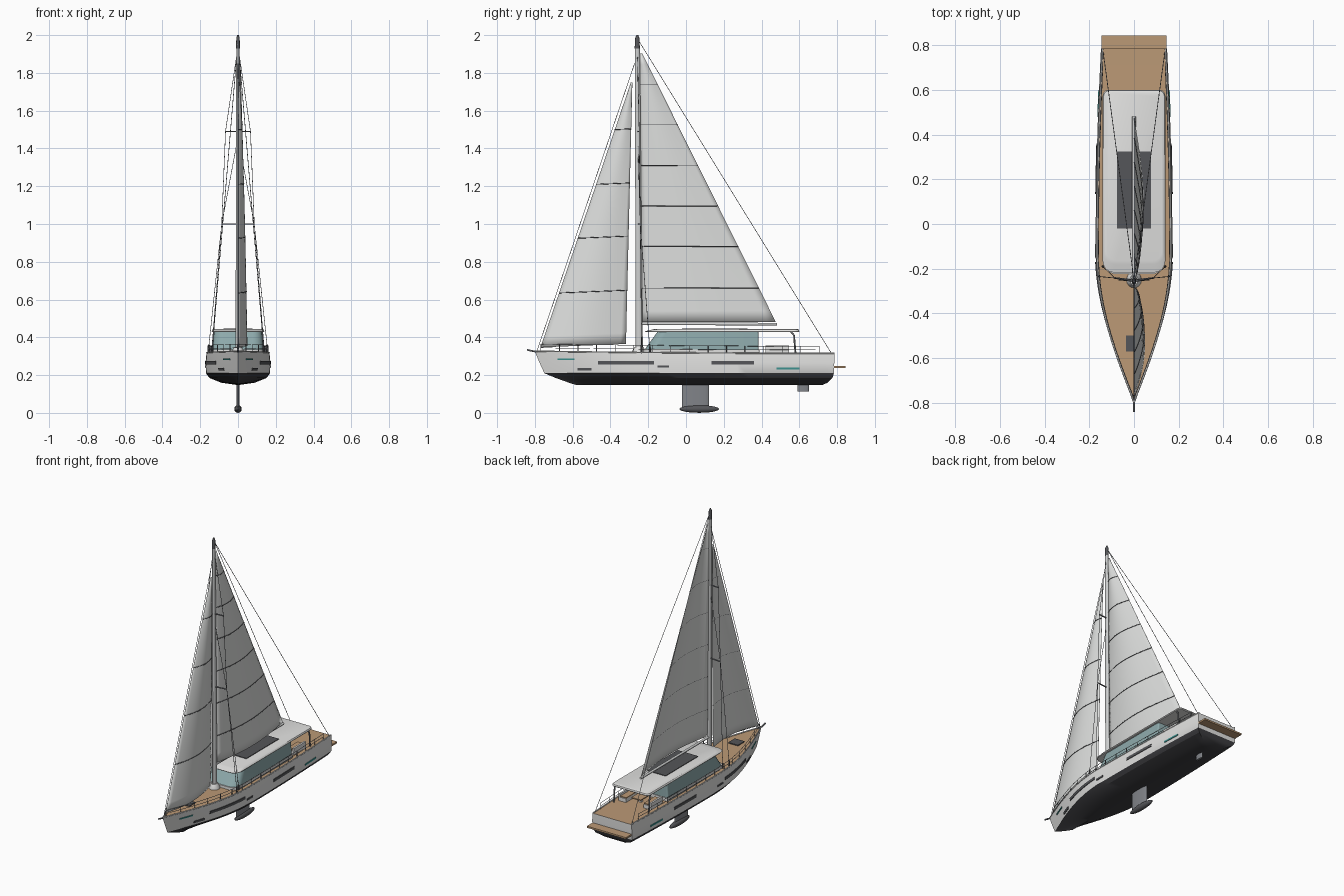
import bpy, bmesh, math
from mathutils import Vector

cube = bpy.data.objects.get("Cube")
if cube:
    bpy.data.objects.remove(cube, do_unlink=True)


def material(name, *rgb):
    m = bpy.data.materials.new(name)
    m.use_nodes = True
    m.diffuse_color = (*rgb, 1)
    m.node_tree.nodes["Principled BSDF"].inputs["Base Color"].default_value = (*rgb, 1)
    return m


WHITE = material("white_paint", .76, .76, .75)
BLACK = material("dark_bottom_paint", .045, .045, .05)
TEAK = material("teak", .5, .32, .18)
GLASS = material("tinted_glass", .27, .4, .41)
DARK = material("dark_panel", .09, .092, .1)
SAIL = material("sailcloth", .72, .73, .72)
STEEL = material("steel", .22, .23, .25)
TEAL = material("teal_trim", .05, .3, .29)
SILVER = material("spar_silver", .62, .63, .63)


def finish(name, bm, *mats, smooth=True):
    bmesh.ops.recalc_face_normals(bm, faces=bm.faces)
    me = bpy.data.meshes.new(name)
    bm.to_mesh(me)
    bm.free()
    ob = bpy.data.objects.new(name, me)
    bpy.context.collection.objects.link(ob)
    for m in mats:
        me.materials.append(m)
    if smooth:
        bpy.ops.object.select_all(action='DESELECT')
        bpy.context.view_layer.objects.active = ob
        ob.select_set(True)
        bpy.ops.object.shade_smooth_by_angle(angle=math.radians(32))
    return ob


def loft(name, rings, mat):
    """Skin closed rings of equal length and cap both ends."""
    bm = bmesh.new()
    rows = [[bm.verts.new(p) for p in ring] for ring in rings]
    n = len(rows[0])
    for a, b in zip(rows, rows[1:]):
        for i in range(n):
            j = (i + 1) % n
            bm.faces.new((a[i], a[j], b[j], b[i]))
    bm.faces.new(rows[0])
    bm.faces.new(rows[-1])
    return finish(name, bm, mat)


def box(name, x, y, z, mat):
    return loft(name, [[(x[0], y[0], h), (x[1], y[0], h), (x[1], y[1], h), (x[0], y[1], h)]
                       for h in z], mat)


def ellipse(y, z, rx, ry, n=16):
    return [(rx * math.cos(2 * math.pi * i / n), y + ry * math.sin(2 * math.pi * i / n), z)
            for i in range(n)]


def tube(name, paths, r, mat):
    cu = bpy.data.curves.new(name, 'CURVE')
    cu.dimensions = '3D'
    cu.bevel_depth = r
    cu.bevel_resolution = 1
    cu.use_fill_caps = True
    for path in paths:
        sp = cu.splines.new('POLY')
        sp.points.add(len(path) - 1)
        for q, p in zip(sp.points, path):
            q.co = (*p, 1)
    tmp = bpy.data.objects.new(name + "_path", cu)
    me = bpy.data.meshes.new_from_object(tmp)
    bpy.data.objects.remove(tmp)
    me.name = name
    me.materials.clear()
    me.materials.append(mat)
    bpy.context.collection.objects.link(bpy.data.objects.new(name, me))


def both(path):
    return [path, [(-x, y, z) for x, y, z in path]]


# Hull: levels are (height, width factor, bow y, stern y) from sheer to keel
LEVELS = [(.313, .97, -.8, .785), (.265, 1, -.775, .785), (.21, .985, -.75, .783),
          (.185, .88, -.69, .775), (.16, .52, -.62, .75), (.147, 0, -.58, .72)]


def beam(t):
    if t < .42:
        return .172 * math.sin(math.pi / 2 * t / .42)
    return .172 - .024 * ((t - .42) / .58) ** 2


def hull_point(level, t):
    z, f, a, b = level
    rise = .012 * (1 - t) ** 2 if z > .3 else 0
    return Vector((f * beam(t), a + t * (b - a), z + rise))


def sheer(t, inset=0, up=0):
    p = hull_point(LEVELS[0], t)
    return (max(p.x - inset, 0), p.y, p.z + up)


bm = bmesh.new()
rows = []
for k in range(41):
    t = (k / 40) ** 1.25
    right = [hull_point(l, t) for l in LEVELS]
    left = [Vector((-p.x, p.y, p.z)) for p in right[-2::-1]]
    rows.append([bm.verts.new(p) for p in right + left])
n = len(rows[0])
for a, b in zip(rows, rows[1:]):
    for i in range(n):
        j = (i + 1) % n
        bm.faces.new((a[i], a[j], b[j], b[i]))
end = rows[-1]
for i in range(n // 2 - 1):
    bm.faces.new((end[i], end[i + 1], end[n - 2 - i], end[n - 1 - i]))
bm.faces.new(end[n // 2 - 1:n // 2 + 2])
bmesh.ops.remove_doubles(bm, verts=bm.verts, dist=.0002)
bmesh.ops.recalc_face_normals(bm, faces=bm.faces)
for f in bm.faces:
    f.material_index = 2 if f.normal.z > .8 else int(f.calc_center_median().z < .21)
finish("hull", bm, WHITE, BLACK, TEAK)


# Hull windows and trim plates that follow the topsides
def plate(name, y0, y1, z, h, mat):
    def side(y, zz):
        i = 0 if zz > .265 else 1
        lo, hi = LEVELS[i + 1], LEVELS[i]
        s = (zz - lo[0]) / (hi[0] - lo[0])
        mix = [l + s * (u - l) for l, u in zip(lo, hi)]
        return mix[1] * beam((y - mix[2]) / (mix[3] - mix[2]))
    for label, s in (("left", 1), ("right", -1)):
        rings = []
        for k in range(9):
            y = y0 + (y1 - y0) * k / 8
            rings.append([(s * (side(y, z + e * h / 2) + d), y, z + e * h / 2)
                          for e, d in ((-1, -.004), (-1, .004), (1, .004), (1, -.004))])
        loft(f"{name}_{label}", rings, mat)


plate("forward_window", -.465, -.17, .265, .018, DARK)
plate("aft_window", .135, .36, .265, .018, DARK)
plate("bow_port", -.575, -.5, .231, .015, DARK)
plate("middle_port", -.15, -.09, .245, .012, DARK)
plate("bow_trim", -.68, -.59, .283, .008, TEAL)
plate("stern_trim", .48, .6, .236, .01, TEAL)

# Deck edge, guard rails, bowsprit and bathing platform
steps = [k / 40 for k in range(41)]
tube("toe_rail", both([sheer(t, .002, .002) for t in steps]), .004, WHITE)
rail_steps = [.02 + .93 * k / 30 for k in range(31)]
tube("lifelines", [p for h in (.02, .04)
                   for p in both([sheer(t, .008, h) for t in rail_steps])], .0014, STEEL)
tube("stanchions", [p for t in rail_steps[::2]
                    for p in both([sheer(t, .008), sheer(t, .008, .041)])], .002, STEEL)
tube("bowsprit", [[(0, -.76, .316), (0, -.842, .334)]], .005, STEEL)
box("bathing_platform", (-.145, .145), (.775, .845), (.238, .249), TEAK)
box("deck_hatch", (-.036, .036), (-.57, -.5), (.314, .327), DARK)


# Deckhouse: rounded outlines lofted upward
def outline(w, y0, y1, z, rf, rb):
    pts = []
    for cx, cy, r, start in ((w - rf, y0 + rf, rf, -90), (w - rb, y1 - rb, rb, 0),
                             (rb - w, y1 - rb, rb, 90), (rf - w, y0 + rf, rf, 180)):
        for k in range(7):
            a = math.radians(start + 15 * k)
            pts.append((cx + r * math.cos(a), cy + r * math.sin(a), z))
    return pts


loft("coaming", [outline(.138, -.225, .39, z, .06, .01) for z in (.31, .336)], WHITE)
loft("cabin_glass", [outline(.135, -.218, .385, .336, .06, .01),
                     outline(.127, -.15, .385, .431, .05, .01)], GLASS)
loft("cabin_roof", [outline(.138, -.214, .598, .428, .05, .025),
                    outline(.14, -.217, .6, .432, .05, .025),
                    outline(.136, -.18, .597, .441, .05, .025),
                    outline(.125, -.165, .588, .444, .045, .02)], WHITE)
box("solar_panel", (-.076, .076), (-.02, .325), (.442, .448), DARK)
tube("roof_posts", both([(.125, .555, .431), (.13, .572, .41), (.13, .58, .312)]), .005, STEEL)

# Cockpit furniture
for label, s in (("left", 1), ("right", -1)):
    x = sorted((s * .065, s * .12))
    box("bench_" + label, x, (.42, .545), (.312, .338), WHITE)
    box("bench_cushion_" + label, x, (.425, .54), (.338, .344), TEAK)
    x = sorted((s * .11, s * .122))
    box("bench_back_" + label, x, (.42, .545), (.338, .358), WHITE)
box("cockpit_table", (-.035, .035), (.435, .53), (.345, .352), TEAK)
box("table_leg", (-.01, .01), (.47, .49), (.312, .345), WHITE)

# Keel, bulb and rudder
loft("keel_fin", [ellipse(.05, z, .008, .071) for z in (.025, .155)], STEEL)
bm = bmesh.new()
bmesh.ops.create_uvsphere(bm, u_segments=20, v_segments=12, radius=1)
bmesh.ops.scale(bm, vec=(.02, .105, .02), verts=bm.verts)
bmesh.ops.translate(bm, vec=(0, .07, .0205), verts=bm.verts)
finish("keel_bulb", bm, DARK)
loft("rudder", [ellipse(.62, z, .007, .03) for z in (.113, .17)], STEEL)

# Mast, boom and spreaders
loft("mast", [ellipse(-.247, .31, .013, .019), ellipse(-.258, 1.95, .009, .013)], SILVER)
loft("masthead", [ellipse(-.258, 1.93, .01, .014), ellipse(-.258, 1.985, .009, .011),
                  ellipse(-.258, 2, .004, .005)], DARK)
loft("mast_collar", [ellipse(-.25, .312, .034, .036), ellipse(-.25, .325, .034, .036),
                     ellipse(-.25, .35, .018, .024)], WHITE)
tube("boom", [[(0, -.245, .472), (0, .482, .47)]], .008, SILVER)
tube("spreaders", both([(0, -.255, 1.49), (.068, -.248, 1.49)])
     + both([(0, -.252, 1), (.086, -.242, 1)]), .004, STEEL)

# Standing rigging
shrouds = both([(0, -.258, 1.94), (.066, -.248, 1.49), (.086, -.242, 1), (.158, -.235, .32)])
inner = both([(0, -.255, 1.46), (.086, -.242, 1), (.14, -.19, .32)])
stays = both([(0, -.25, 1.97), (.138, .77, .315)])
tube("rigging", shrouds + inner + stays
     + [[(0, -.79, .325), (0, -.272, 1.85)]], .0016, STEEL)
tube("turnbuckles", both([(.158, -.235, .315), (.154, -.236, .36)])
     + both([(.14, -.19, .315), (.138, -.192, .35)]), .005, DARK)


# Sails: a cambered sheet between tack, clew and head, with battens
def sail(name, tack, clew, head, belly, sag, battens):
    tack, clew, head = Vector(tack), Vector(clew), Vector(head)

    def point(u, v):
        p = tack.lerp(head, v).lerp(clew.lerp(head, v), u)
        p.x += math.sqrt(max(1 - v, .02)) * (belly * math.sin(math.pi * u ** .9) + sag * u)
        return p
    bm = bmesh.new()
    nu, nv = 16, 24
    grid = [[bm.verts.new(point(i / nu, .985 * j / nv)) for i in range(nu + 1)]
            for j in range(nv + 1)]
    for a, b in zip(grid, grid[1:]):
        for i in range(nu):
            bm.faces.new((a[i], a[i + 1], b[i + 1], b[i]))
    ob = finish(name, bm, SAIL)
    mod = ob.modifiers.new("cloth_thickness", 'SOLIDIFY')
    mod.thickness = .002
    mod.offset = 0
    rows = [(z - tack.z) / (head.z - tack.z) for z in battens]
    tube(name + "_battens", [[point(i / nu, v) + Vector((.001, 0, 0)) for i in range(nu + 1)]
                             for v in rows], .0025, DARK)


sail("mainsail", (0, -.235, .48), (0, .475, .482), (0, -.243, 1.925), .042, 0,
     (.66, .88, 1.095, 1.31, 1.525, 1.74))
sail("headsail", (0, -.77, .347), (0, -.318, .365), (0, -.284, 1.77), .038, .022,
     (.635, .925, 1.21, 1.5))
